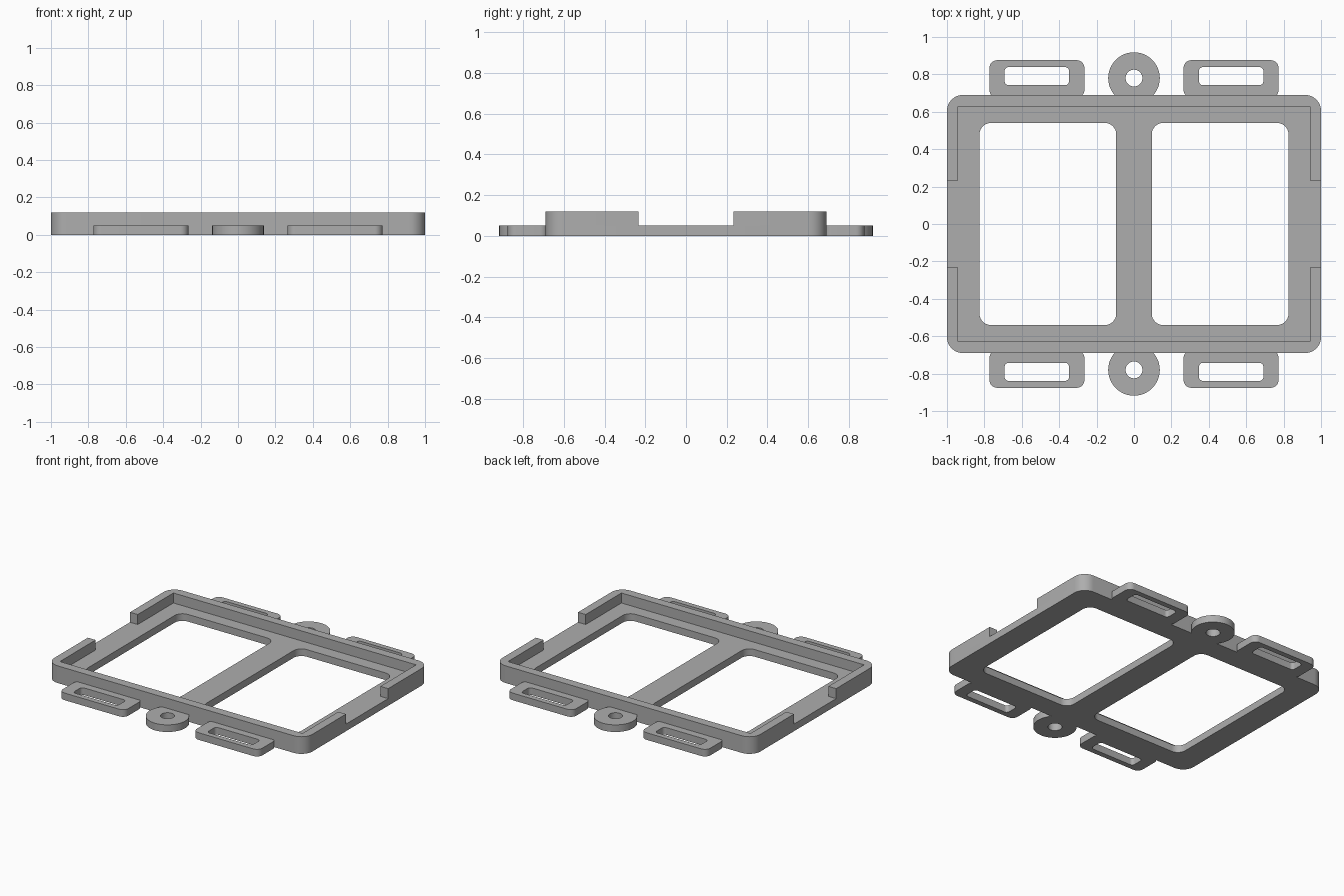
import bpy
import math

PLATE_H = 0.05   # base thickness
RIM_H = 0.12     # top of the raised rim

cube = bpy.data.objects.get("Cube")
if cube:
    bpy.data.objects.remove(cube, do_unlink=True)

grey = bpy.data.materials.new("light_grey")
grey.use_nodes = True
colour = (0.42, 0.42, 0.42, 1)
grey.diffuse_color = colour
grey.node_tree.nodes["Principled BSDF"].inputs["Base Color"].default_value = colour


def arc(cx, cy, r, start, end, steps):
    """Points along a circular arc, angles in degrees."""
    angles = [math.radians(start + (end - start) * i / steps) for i in range(steps + 1)]
    return [(cx + r * math.cos(a), cy + r * math.sin(a)) for a in angles]


def rounded_rect(x0, x1, y0, y1, r):
    corners = [(x1 - r, y1 - r), (x0 + r, y1 - r), (x0 + r, y0 + r), (x1 - r, y0 + r)]
    return [p for i, (cx, cy) in enumerate(corners)
            for p in arc(cx, cy, r, 90 * i, 90 * i + 90, 8)]


def circle(cx, cy, r):
    return arc(cx, cy, r, 0, 360, 48)[:-1]


def slab(name, loops, z0, z1):
    """Extrude a filled outline (first loop) with holes (other loops)."""
    curve = bpy.data.curves.new(name, "CURVE")
    curve.dimensions = "2D"
    curve.fill_mode = "BOTH"
    curve.extrude = (z1 - z0) / 2
    for loop in loops:
        spline = curve.splines.new("POLY")
        spline.points.add(len(loop) - 1)
        for point, (x, y) in zip(spline.points, loop):
            point.co = (x, y, 0, 1)
        spline.use_cyclic_u = True
    curve.materials.append(grey)
    obj = bpy.data.objects.new(name, curve)
    obj.location.z = (z0 + z1) / 2
    bpy.context.collection.objects.link(obj)
    bpy.ops.object.select_all(action="DESELECT")
    obj.select_set(True)
    bpy.context.view_layer.objects.active = obj
    bpy.ops.object.convert(target="MESH")
    # Weld the caps to the walls
    bpy.ops.object.mode_set(mode="EDIT")
    bpy.ops.mesh.select_all(action="SELECT")
    bpy.ops.mesh.remove_doubles(threshold=0.0001)
    bpy.ops.mesh.normals_make_consistent(inside=False)
    bpy.ops.object.mode_set(mode="OBJECT")
    bpy.ops.object.shade_smooth_by_angle(angle=math.radians(30))
    return obj


def flip(loop, sx, sy):
    return [(x * sx, y * sy) for x, y in loop]


# Base frame with two rounded windows
window = rounded_rect(0.095, 0.826, -0.54, 0.54, 0.06)
slab("base_frame", [rounded_rect(-1, 1, -0.69, 0.69, 0.085), window, flip(window, -1, 1)],
     0, PLATE_H)

# Raised rim, open at the middle of each short side
rim = ([(1, 0.233)] + arc(0.915, 0.605, 0.085, 0, 90, 8)
       + arc(-0.915, 0.605, 0.085, 90, 180, 8)
       + [(-1, 0.233), (-0.94, 0.233), (-0.94, 0.628), (0.94, 0.628), (0.94, 0.233)])

# Strap loops and screw eyes along both long sides
tab = rounded_rect(0.265, 0.773, 0.675, 0.876, 0.042)
slot = rounded_rect(0.347, 0.692, 0.742, 0.839, 0.022)

for side, sy in (("back", 1), ("front", -1)):
    slab(side + "_rim", [flip(rim, 1, sy)], PLATE_H, RIM_H)
    slab(side + "_screw_eye", [circle(0, 0.78 * sy, 0.138), circle(0, 0.78 * sy, 0.045)],
         0, PLATE_H)
    for hand, sx in (("left", 1), ("right", -1)):
        slab(f"{side}_{hand}_strap_loop", [flip(tab, sx, sy), flip(slot, sx, sy)], 0, PLATE_H)
